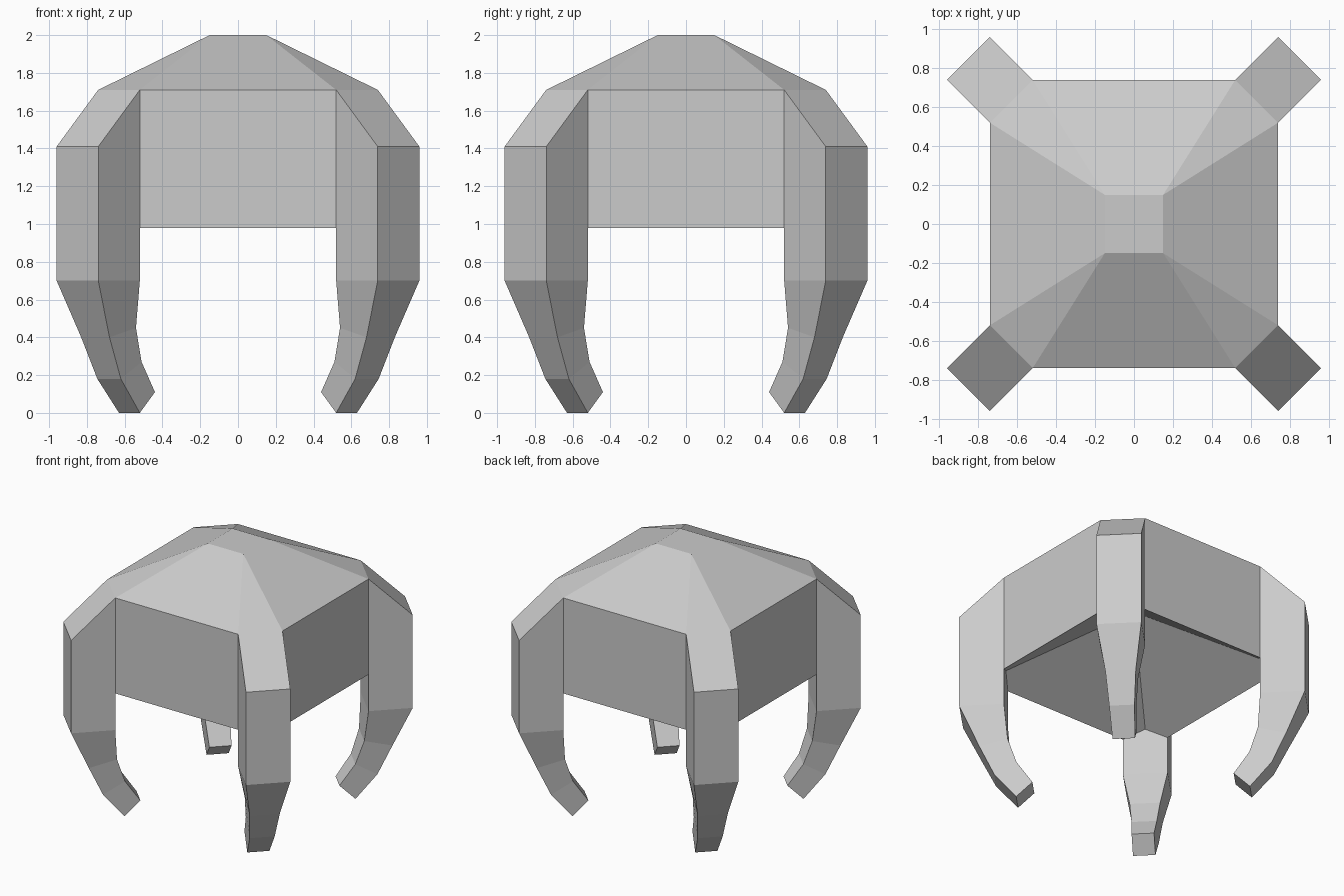
import bpy, bmesh
from math import pi
from mathutils import Matrix

if "Cube" in bpy.data.objects:
    bpy.data.objects.remove(bpy.data.objects["Cube"])

W, C = 0.74, 0.52            # wall distance, half width of each wall
Z0, Z1, Z2 = 0.98, 1.71, 2.0  # wall bottom, eaves, roof top
S = 2 ** 0.5


def finish(name, bm):
    bmesh.ops.remove_doubles(bm, verts=bm.verts, dist=0.001)
    bmesh.ops.recalc_face_normals(bm, faces=bm.faces)
    me = bpy.data.meshes.new(name)
    bm.to_mesh(me)
    bm.free()
    ob = bpy.data.objects.new(name, me)
    bpy.context.collection.objects.link(ob)
    return ob


# Domed body: one side, repeated four times
bm = bmesh.new()
T, P, RISE = 0.15, 0.63, 0.5
pz = Z0 + RISE * (W - P) / W
side = [
    [(-C, -W, Z0), (C, -W, Z0), (C, -W, Z1), (-C, -W, Z1)],       # wall
    [(-C, -W, Z1), (C, -W, Z1), (T, -T, Z2), (-T, -T, Z2)],       # roof slope
    [(C, -W, Z1), (W, -C, Z1), (T, -T, Z2)],                      # roof corner
    [(C, -W, Z0), (-C, -W, Z0), (-P, -P, pz), (0, 0, Z0 + RISE), (P, -P, pz)],  # hollow underside
    [(C, -W, Z0), (P, -P, pz), (W, -C, Z0), (W, -C, Z1), (C, -W, Z1)],  # corner behind leg
]
for k in range(4):
    rot = Matrix.Rotation(k * pi / 2, 3, 'Z')
    for f in side:
        bm.faces.new([bm.verts.new(rot @ bm.verts.new(p).co) for p in f])
bm.faces.new([bm.verts.new(p) for p in
              [(-T, -T, Z2), (T, -T, Z2), (T, T, Z2), (-T, T, Z2)]])
bmesh.ops.delete(bm, geom=[v for v in bm.verts if not v.link_faces], context='VERTS')
finish("body", bm)

# Leg sections: inner radius, inner z, outer radius, outer z, half width
sections = [
    (0.891, 1.71, 1.202, 1.41, 0.156),
    (0.891, 0.70, 1.202, 0.70, 0.156),
    (0.870, 0.45, 1.068, 0.40, 0.106),
    (0.810, 0.27, 0.965, 0.18, 0.088),
    (0.700, 0.11, 0.813, 0.00, 0.078),
]


def leg(name, angle):
    bm = bmesh.new()
    rings = [[bm.verts.new(p) for p in
              [(ri, -w, zi), (ro, -w, zo), (ro, w, zo), (ri, w, zi)]]
             for ri, zi, ro, zo, w in sections]
    for a, b in zip(rings, rings[1:]):
        for i in range(4):
            j = (i + 1) % 4
            bm.faces.new([a[i], a[j], b[j], b[i]])
    bm.faces.new(rings[0])
    bm.faces.new(rings[-1])
    bm.transform(Matrix.Rotation(angle, 4, 'Z'))
    finish(name, bm)


# Four curved legs on the diagonals
for k, name in enumerate(["back_right_leg", "back_left_leg",
                          "front_left_leg", "front_right_leg"]):
    leg(name, pi / 4 + k * pi / 2)
